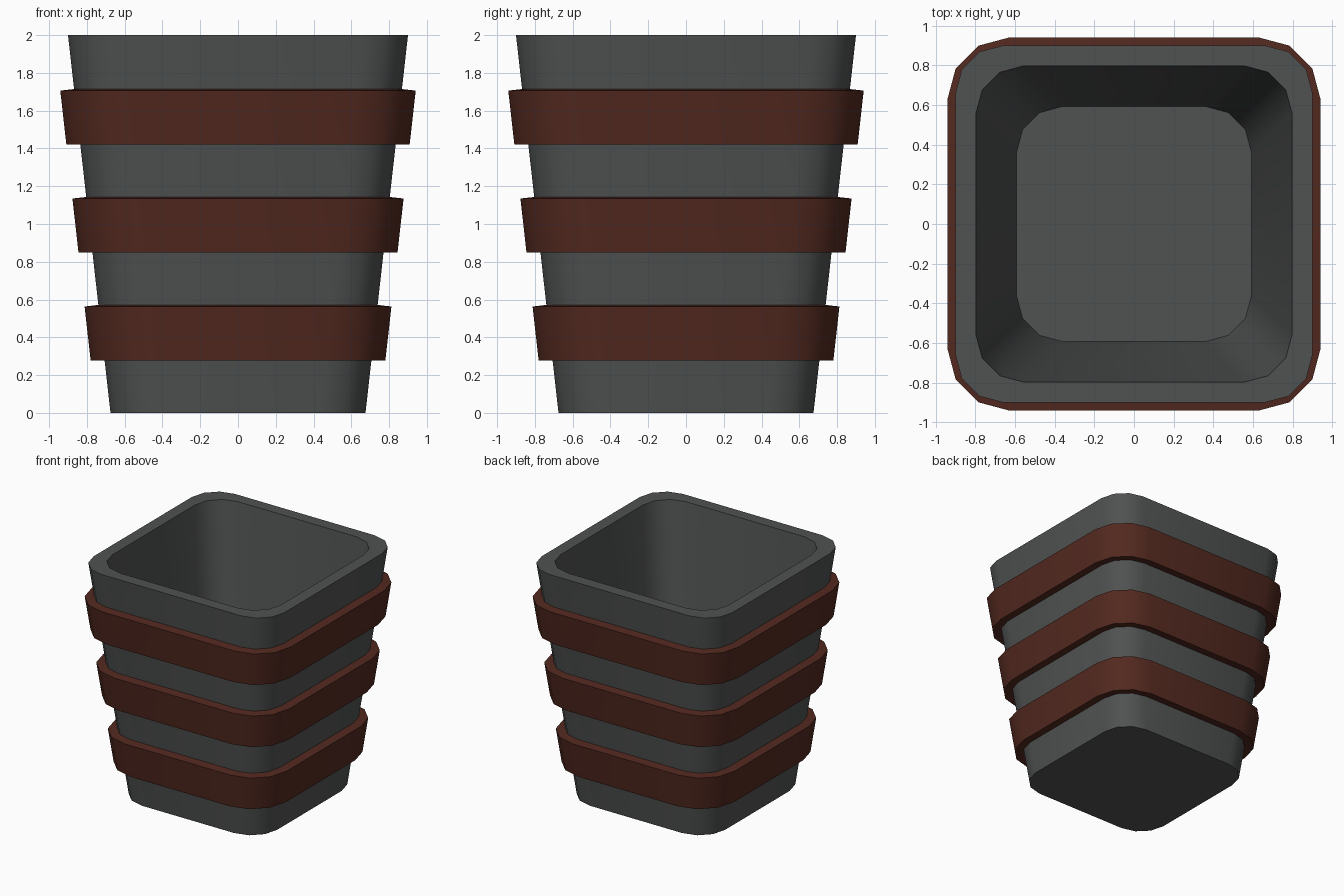
import bpy, bmesh, math

if "Cube" in bpy.data.objects:
    bpy.data.objects.remove(bpy.data.objects["Cube"])


def material(name, color):
    mat = bpy.data.materials.new(name)
    mat.diffuse_color = color
    mat.use_nodes = True
    mat.node_tree.nodes["Principled BSDF"].inputs["Base Color"].default_value = mat.diffuse_color
    return mat


def rounded_square(half, radius, z):
    """Ring of points with three segments per rounded corner."""
    c = half - radius
    pts = []
    for q, (sx, sy) in enumerate([(1, 1), (-1, 1), (-1, -1), (1, -1)]):
        for i in range(4):
            a = math.radians(90 * q + 30 * i)
            pts.append((sx * c + radius * math.cos(a), sy * c + radius * math.sin(a), z))
    return pts


BOTTOM, TOP, HEIGHT = 0.675, 0.9, 2.0
SLOPE = (TOP - BOTTOM) / HEIGHT
RADIUS, BAND, STEP = 0.24, 0.073, HEIGHT / 7

# Profile of (half width, corner radius, height), from the base up the outside
profile = [(BOTTOM, RADIUS, 0)]
band_spans = set()
for k in (1, 3, 5):
    lo, hi = k * STEP, (k + 1) * STEP
    w_lo, w_hi = BOTTOM + SLOPE * lo, BOTTOM + SLOPE * hi
    drop = BAND * SLOPE      # bands stand out square to the leaning wall
    n = len(profile)
    band_spans |= {n, n + 1, n + 2}
    profile += [(w_lo, RADIUS, lo),
                (w_lo + BAND, RADIUS + BAND, lo - drop),
                (w_hi + BAND, RADIUS + BAND, hi - drop),
                (w_hi, RADIUS, hi)]
# Rim, then down the inside to the floor
profile += [(TOP, RADIUS, HEIGHT), (0.797, RADIUS, HEIGHT), (0.592, RADIUS - 0.01, 0.15)]

# Loft the rings and cap base and inner floor
bm = bmesh.new()
rings = [[bm.verts.new(p) for p in rounded_square(*row)] for row in profile]
for r, (a, b) in enumerate(zip(rings, rings[1:])):
    for i in range(len(a)):
        j = (i + 1) % len(a)
        face = bm.faces.new((a[i], a[j], b[j], b[i]))
        face.material_index = int(r in band_spans)
bm.faces.new(rings[0][::-1])
bm.faces.new(rings[-1])
bmesh.ops.recalc_face_normals(bm, faces=bm.faces)

mesh = bpy.data.meshes.new("banded_planter")
bm.to_mesh(mesh)
bm.free()
mesh.materials.append(material("dark_grey", (0.08, 0.085, 0.083, 1)))
mesh.materials.append(material("red_brown", (0.085, 0.022, 0.014, 1)))
planter = bpy.data.objects.new("banded_planter", mesh)
bpy.context.collection.objects.link(planter)

# Smooth corners, sharp band and rim edges
bpy.context.view_layer.objects.active = planter
planter.select_set(True)
bpy.ops.object.shade_smooth_by_angle(angle=math.radians(40))
